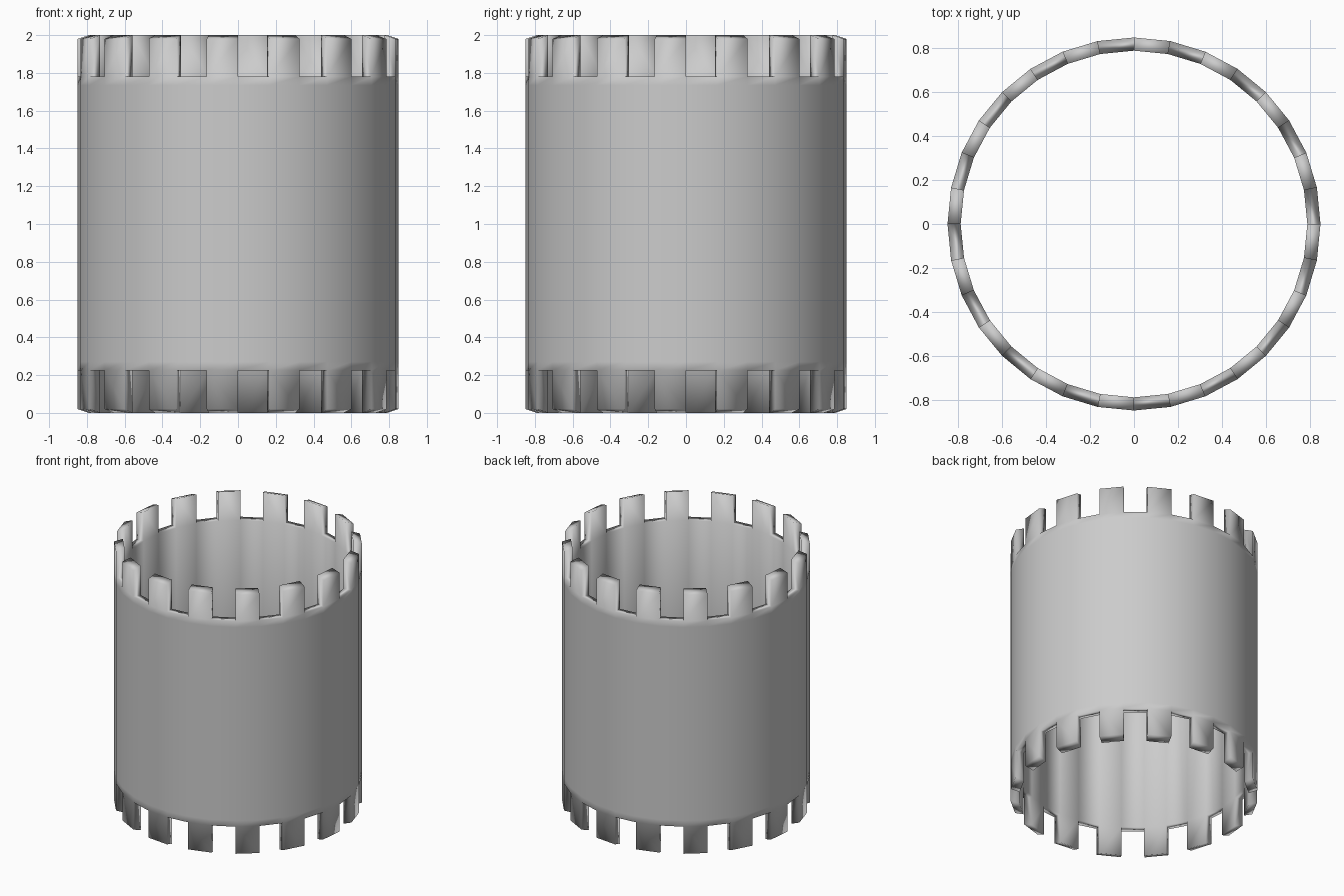
import bpy, bmesh, math

if "Cube" in bpy.data.objects:
    bpy.data.objects.remove(bpy.data.objects["Cube"])

N = 32                      # sides of the ring, alternating gap / tooth
R_OUT, R_IN = 0.85, 0.79
# (outer z, inner z) of each level, bottom to top
TIP_LO, ROOT_LO = (0.02, 0.0), (0.225, 0.225)
ROOT_HI, TIP_HI = (1.78, 1.78), (1.98, 2.0)
LOOP_LO, LOOP_HI = 0.27, 1.735   # outer support loops

bm = bmesh.new()


def ring(r, z):
    return [bm.verts.new((r * math.cos(2 * math.pi * i / N),
                          r * math.sin(2 * math.pi * i / N), z)) for i in range(N)]


def strip(a, b, i):
    j = (i + 1) % N
    bm.faces.new((a[i], a[j], b[j], b[i]))


# Rings of the wall
levels = [TIP_LO, ROOT_LO, ROOT_HI, TIP_HI]
outer = [ring(R_OUT, l[0]) for l in levels]
inner = [ring(R_IN, l[1]) for l in levels]
loop_lo, loop_hi = ring(R_OUT, LOOP_LO), ring(R_OUT, LOOP_HI)

# Plain wall, outside and inside
wall = [outer[1], loop_lo, loop_hi, outer[2]]
for i in range(N):
    for a, b in zip(wall, wall[1:]):
        strip(a, b, i)
    strip(inner[1], inner[2], i)

# Teeth on odd segments, gap floors on even segments
for root, tip in ((1, 0), (2, 3)):
    for i in range(N):
        if i % 2:
            strip(outer[root], outer[tip], i)
            strip(inner[root], inner[tip], i)
            strip(outer[tip], inner[tip], i)
        else:
            strip(outer[root], inner[root], i)
        # tooth side
        bm.faces.new((outer[root][i], outer[tip][i], inner[tip][i], inner[root][i]))

bmesh.ops.recalc_face_normals(bm, faces=bm.faces[:])
for f in bm.faces:
    f.smooth = True
mesh = bpy.data.meshes.new("castellated_ring")
bm.to_mesh(mesh)
bm.free()
obj = bpy.data.objects.new("castellated_ring", mesh)
bpy.context.collection.objects.link(obj)
